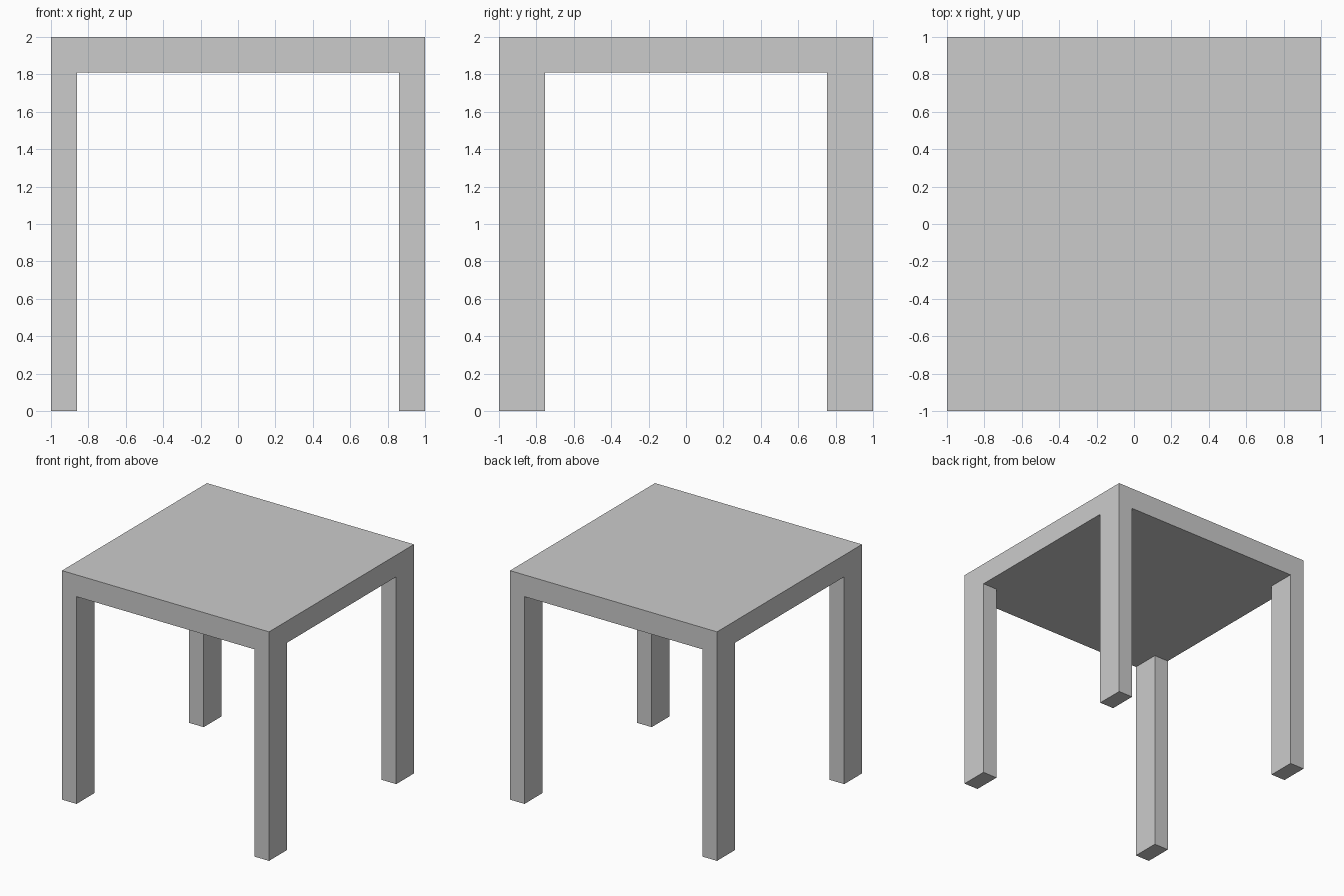
import bpy, bmesh

if "Cube" in bpy.data.objects:
    bpy.data.objects.remove(bpy.data.objects["Cube"])

HALF = 1.0                      # half width of the table
INNER_X, INNER_Y = 0.86, 0.755  # inner faces of the legs
UNDER, TOP = 1.81, 2.0          # underside and upper face of the tabletop

bm = bmesh.new()

# Tabletop underside: 3 x 3 panels whose corners match the leg sections
xs = (-HALF, -INNER_X, INNER_X, HALF)
ys = (-HALF, -INNER_Y, INNER_Y, HALF)
grid = [[bm.verts.new((x, y, UNDER)) for x in xs] for y in ys]
panels = {}
for j in range(3):
    for i in range(3):
        panels[i, j] = bm.faces.new((grid[j][i], grid[j + 1][i],
                                     grid[j + 1][i + 1], grid[j][i + 1]))


def extrude(faces, dz, keep):
    """Extrude faces vertically, optionally keeping the originals."""
    res = bmesh.ops.extrude_face_region(bm, geom=faces, use_keep_orig=keep)
    verts = [g for g in res["geom"] if isinstance(g, bmesh.types.BMVert)]
    bmesh.ops.translate(bm, verts=verts, vec=(0, 0, dz))


# Tabletop thickness
extrude(list(panels.values()), TOP - UNDER, True)

# Four legs drawn down from the corner panels, flush with the tabletop sides
for corner in ((0, 0), (2, 0), (0, 2), (2, 2)):
    face = panels[corner]
    extrude([face], -UNDER, False)
    if face.is_valid:
        bm.faces.remove(face)

# Merge the coplanar panels into clean flat faces
bmesh.ops.recalc_face_normals(bm, faces=bm.faces)
bmesh.ops.dissolve_limit(bm, angle_limit=0.01, verts=bm.verts, edges=bm.edges)

mesh = bpy.data.meshes.new("table")
bm.to_mesh(mesh)
bm.free()
table = bpy.data.objects.new("table", mesh)
bpy.context.collection.objects.link(table)
